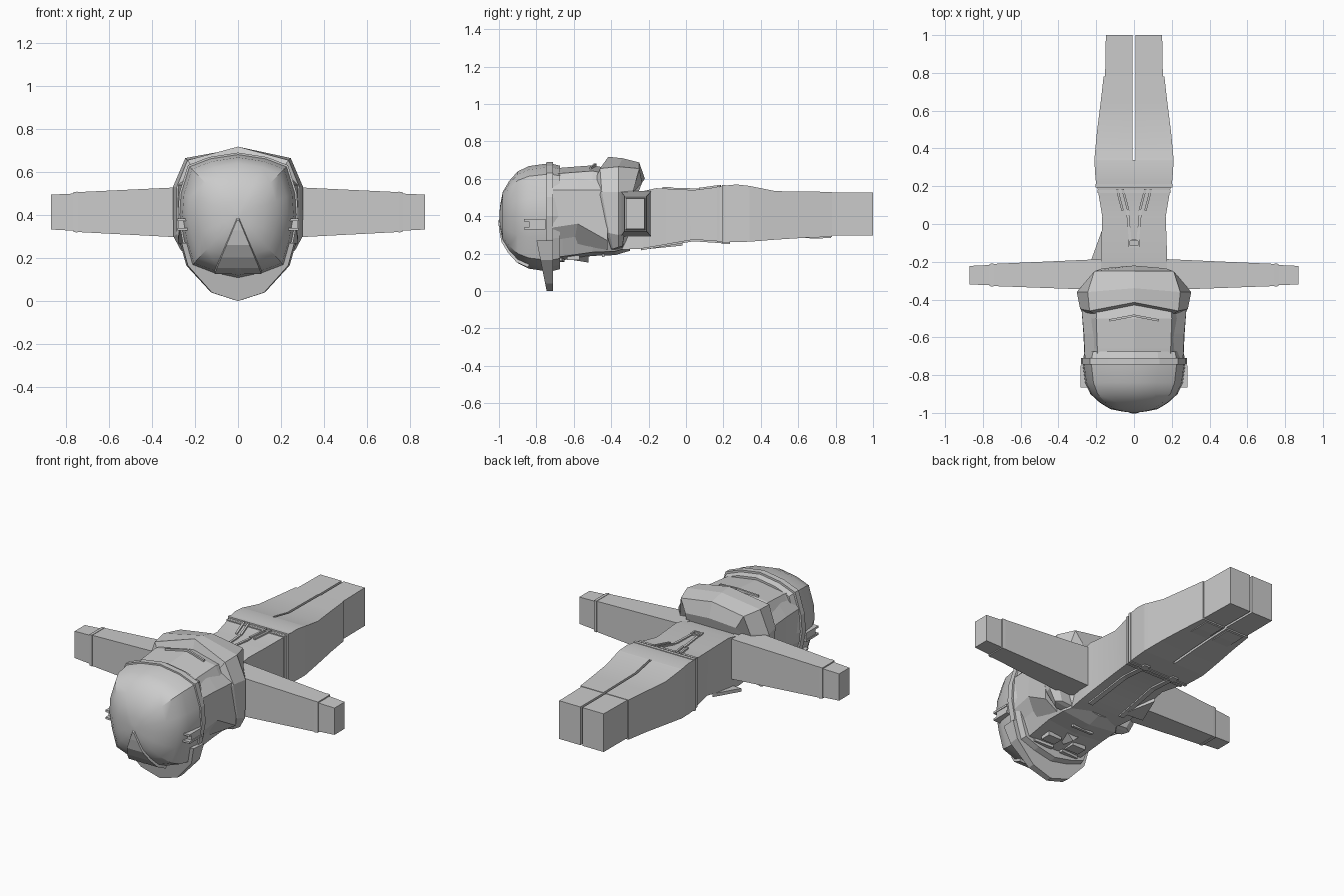
import bpy, bmesh, math
from mathutils import Vector


def loft(name, rings, smooth=None):
    """Skin a list of equal-length closed rings and cap both ends."""
    bm = bmesh.new()
    vs = [[bm.verts.new(p) for p in r] for r in rings]
    n = len(rings[0])
    for a, b in zip(vs, vs[1:]):
        for i in range(n):
            j = (i + 1) % n
            bm.faces.new((a[i], a[j], b[j], b[i]))
    bm.faces.new(vs[0][::-1])
    bm.faces.new(vs[-1])
    bmesh.ops.recalc_face_normals(bm, faces=bm.faces)
    me = bpy.data.meshes.new(name)
    bm.to_mesh(me)
    bm.free()
    ob = bpy.data.objects.new(name, me)
    bpy.context.collection.objects.link(ob)
    if smooth:
        bpy.ops.object.select_all(action='DESELECT')
        ob.select_set(True)
        bpy.context.view_layer.objects.active = ob
        bpy.ops.object.shade_smooth_by_angle(angle=math.radians(smooth))
    return ob


def mirror(ob):
    ob.modifiers.new("mirror", 'MIRROR')
    return ob


def sym(half):
    """Complete a half outline (first and last point on x = 0)."""
    return half + [(-p[0],) + tuple(p[1:]) for p in half[-2:0:-1]]


def rect(y, x0, x1, z0, z1):
    return [(x0, y, z0), (x1, y, z0), (x1, y, z1), (x0, y, z1)]


def box(name, x0, x1, y0, y1, z0, z1):
    return loft(name, [rect(y0, x0, x1, z0, z1), rect(y1, x0, x1, z0, z1)])


def strap(name, a, b, w=0.02, t=0.016):
    """Flat strip running from a to b, facing z."""
    a, b = Vector(a), Vector(b)
    s = (b - a).cross(Vector((0, 0, 1))).normalized() * w / 2
    u = Vector((0, 0, t / 2))
    return loft(name, [[p - s - u, p + s - u, p + s + u, p - s + u] for p in (a, b)])


# Torso and hips: y, half width, bottom, top
torso = [(-0.42, 0.15, 0.22, 0.52), (-0.25, 0.175, 0.225, 0.53), (-0.16, 0.175, 0.24, 0.55),
         (0.04, 0.168, 0.275, 0.54), (0.2, 0.195, 0.265, 0.56)]
loft("torso", [rect(y, -w, w, a, b) for y, w, a, b in torso], 25)
hips = [(0.2, 0.2, 0.26, 0.563), (0.27, 0.206, 0.262, 0.57), (0.34, 0.21, 0.264, 0.562)]
loft("hips", [rect(y, -w, w, a, b) for y, w, a, b in hips], 25)

# Legs and boots with a narrow gap between them
legs = [(0.34, 0.21, 0.264, 0.562), (0.48, 0.197, 0.275, 0.534), (0.64, 0.177, 0.285, 0.532),
        (0.78, 0.161, 0.29, 0.53)]
mirror(loft("trouser_leg", [rect(y, 0.007, w, a, b) for y, w, a, b in legs], 25))
mirror(loft("boot", [rect(0.775, 0.007, 0.153, 0.298, 0.527), rect(1.0, 0.007, 0.149, 0.296, 0.527)]))
mirror(loft("boot_top_lip", [rect(0.64, 0.02, 0.13, 0.283, 0.3), rect(0.7, 0.02, 0.13, 0.281, 0.3),
                             rect(0.775, 0.02, 0.13, 0.284, 0.3)]))

# Belt and waist trim
box("belt", -0.203, 0.203, 0.193, 0.212, 0.256, 0.568)
box("waist_trim", -0.194, 0.194, 0.165, 0.18, 0.262, 0.562)


# Arms, wrist band and hands
def arm_ring(x, y0, y1, z0, z1):
    return [(x, y0, z0), (x, y1, z0), (x, y1, z1), (x, y0, z1)]


mirror(loft("arm", [arm_ring(0.15, -0.35, -0.185, 0.29, 0.535), arm_ring(0.76, -0.328, -0.212, 0.322, 0.506)]))
mirror(loft("cuff", [arm_ring(0.745, -0.331, -0.209, 0.319, 0.509), arm_ring(0.765, -0.329, -0.211, 0.321, 0.507)]))
mirror(loft("hand", [arm_ring(0.76, -0.324, -0.217, 0.327, 0.5), arm_ring(0.87, -0.32, -0.222, 0.333, 0.495)]))

# Shoulder straps: back (top) and chest (underside)
for side in (-1, 1):
    for i, x in enumerate((0.06, 0.09)):
        strap("back_strap", (side * (x - 0.03), 0.07, 0.544), (side * x, 0.185, 0.56), 0.012)
    strap("back_upper_strap", (side * 0.02, -0.09, 0.548), (side * 0.035, 0.075, 0.543), 0.014, 0.01)
    strap("chest_strap", (side * 0.11, -0.24, 0.226), (side * 0.1, 0.04, 0.274), 0.03)
    strap("chest_lower_strap", (side * 0.1, 0.04, 0.274), (side * 0.1, 0.19, 0.264), 0.03)
    box("strap_clip", side * 0.1 - 0.02, side * 0.1 + 0.02, 0.19, 0.235, 0.252, 0.28)
for y in (-0.12, -0.086):
    box("buckle_bar", -0.028, 0.028, y - 0.005, y + 0.005, 0.54, 0.556)
for x in (-0.025, 0.025):
    box("buckle_side", x - 0.005, x + 0.005, -0.12, -0.086, 0.54, 0.556)

# Loose neckerchief end under one shoulder
flap = [(-0.1, -0.21), (-0.23, -0.2), (-0.165, -0.02)]
loft("scarf_end", [[(x, y, z + y * 0.1) for x, y in flap] for z in (0.245, 0.265)])


# Head
def head_ring(y, s, zt, zb):
    h = [(0, y, zt), (0.2 * s, y, zt - 0.03), (0.255 * s, y, 0.53), (0.262 * s, y, 0.36),
         (0.19 * s, y, zb + 0.02), (0, y, zb)]
    return sym(h)


loft("head", [head_ring(-0.75, 0.98, 0.65, 0.155), head_ring(-0.66, 0.97, 0.66, 0.165),
              head_ring(-0.5, 1.0, 0.672, 0.188), head_ring(-0.38, 0.97, 0.65, 0.192),
              head_ring(-0.3, 0.7, 0.58, 0.215)])

# Sideburns and face details on the underside
mirror(loft("side_hair", [
    [(0.2, -0.71, 0.24), (0.262, -0.71, 0.34), (0.26, -0.71, 0.54), (0.2, -0.71, 0.6)],
    [(0.2, -0.6, 0.25), (0.268, -0.58, 0.36), (0.266, -0.58, 0.54), (0.2, -0.58, 0.62)],
    [(0.2, -0.42, 0.22), (0.28, -0.42, 0.27), (0.28, -0.42, 0.54), (0.2, -0.42, 0.62)]]))
mirror(box("eye", 0.04, 0.13, -0.635, -0.57, 0.165, 0.19))
mirror(strap("eyebrow", (0.03, -0.66, 0.163), (0.15, -0.675, 0.17), 0.022))
loft("nose", [[(-0.02, -0.6, 0.18), (0.02, -0.6, 0.18), (0, -0.6, 0.165)],
              [(-0.04, -0.52, 0.19), (0.04, -0.52, 0.19), (0, -0.52, 0.152)]])
box("mouth", -0.07, 0.07, -0.45, -0.435, 0.183, 0.2)
strap("nape_crease", (-0.13, -0.51, 0.655), (0, -0.485, 0.675), 0.012)
strap("nape_crease", (0.13, -0.51, 0.655), (0, -0.485, 0.675), 0.012)

# Thick collar-like mass of hair behind the neck, leaning forward at the sides
collar = [
    [(0, -0.43, 0.655), (0.21, -0.475, 0.62), (0.265, -0.475, 0.5), (0.265, -0.43, 0.32), (0.22, -0.4, 0.225), (0, -0.39, 0.21)],
    [(0, -0.415, 0.718), (0.235, -0.46, 0.655), (0.285, -0.45, 0.53), (0.285, -0.41, 0.31), (0.24, -0.39, 0.225), (0, -0.38, 0.21)],
    [(0, -0.34, 0.71), (0.245, -0.36, 0.665), (0.303, -0.36, 0.53), (0.3, -0.36, 0.3), (0.265, -0.36, 0.235), (0, -0.36, 0.21)],
    [(0, -0.25, 0.688), (0.21, -0.25, 0.655), (0.235, -0.28, 0.54), (0.26, -0.33, 0.31), (0.23, -0.34, 0.24), (0, -0.34, 0.22)],
    [(0, -0.22, 0.6), (0.17, -0.235, 0.58), (0.18, -0.29, 0.52), (0.2, -0.33, 0.32), (0.18, -0.335, 0.25), (0, -0.335, 0.23)]]
loft("hair_collar", [sym(h) for h in collar])

# Cap: faceted outline shrinking along a dome profile
half = [(0, 0.282), (0.13, 0.262), (0.226, 0.225), (0.265, 0.1), (0.272, 0.0), (0.25, -0.12),
        (0.215, -0.235), (0.12, -0.27), (0, -0.295)]
outline = sym(half)
dome = [(-0.74, 1), (-0.84, 0.95), (-0.9, 0.85), (-0.945, 0.67), (-0.98, 0.46), (-0.993, 0.22), (-0.998, 0.05)]


def cap_ring(y, s):
    return [(x * s, y, 0.4 + z * s) for x, z in outline]


loft("cap_dome", [cap_ring(y, s) for y, s in dome], 28)
loft("cap_band", [cap_ring(-0.745, 1.03), cap_ring(-0.71, 1.03)])
loft("cap_rim", [cap_ring(-0.712, 0.99), cap_ring(-0.675, 0.96)])

# Raised wedge on the cap front, following the dome
loft("cap_front_panel", [[(-0.115 * s, y - d, 0.4 - 0.275 * s - e), (0.115 * s, y - d, 0.4 - 0.275 * s - e),
                          (0.115 * s, y + 0.02, 0.43 - 0.275 * s), (-0.115 * s, y + 0.02, 0.43 - 0.275 * s)]
                         for y, s in dome[1:] for d, e in [(0.006, 0.012)]])

# Brim
brim = [(0.27, 0.27), (0.24, 0.165), (0.125, 0.04), (0, 0.0)]
brim = brim + [(-x, z) for x, z in brim[-2::-1]]
loft("cap_brim", [[(x * 0.97, -0.745 - max(0, (z - 0.0) * 0.2), z) for x, z in brim],
                  [(x, -0.71, z) for x, z in brim]])

# Side clips on the cap
for z in (0.335, 0.378):
    mirror(box("clip_bar", 0.23, 0.282, -0.865, -0.75, z - 0.006, z + 0.006))
mirror(box("clip_plate", 0.22, 0.278, -0.84, -0.75, 0.335, 0.378))
